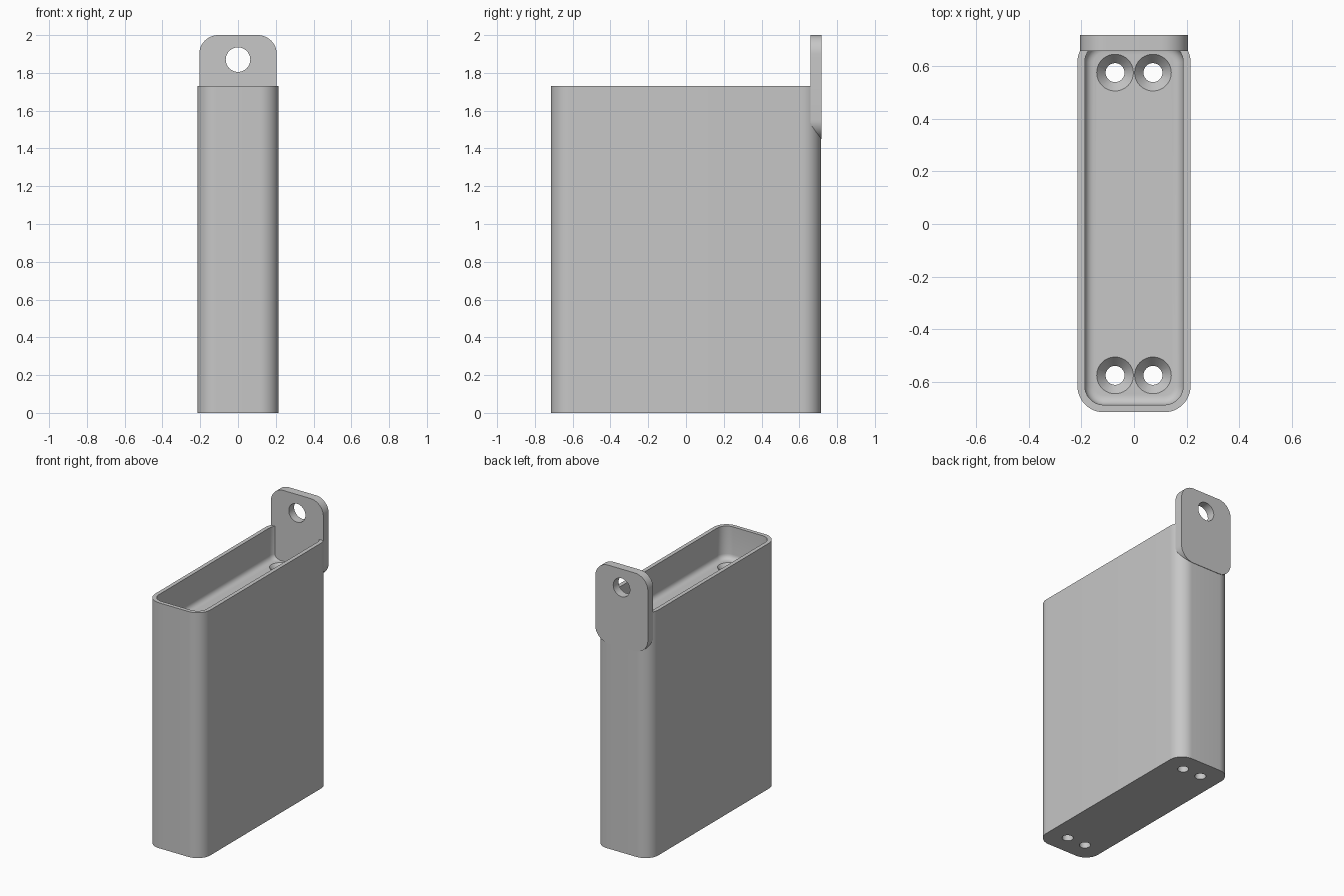
import bpy, bmesh, math
from mathutils import Matrix

cube = bpy.data.objects.get("Cube")
if cube:
    bpy.data.objects.remove(cube, do_unlink=True)

grey = bpy.data.materials.new("light grey")
grey.use_nodes = True
COLOUR = (0.57, 0.57, 0.57, 1)
grey.diffuse_color = COLOUR
grey.node_tree.nodes["Principled BSDF"].inputs["Base Color"].default_value = COLOUR

HALF_X, HALF_Y, RIM_Z = 0.215, 0.715, 1.73
WALL, CORNER, FLOOR_Z = 0.028, 0.1, 1.5


def to_object(name, bm):
    bmesh.ops.recalc_face_normals(bm, faces=bm.faces)
    mesh = bpy.data.meshes.new(name)
    bm.to_mesh(mesh)
    bm.free()
    mesh.materials.append(grey)
    obj = bpy.data.objects.new(name, mesh)
    bpy.context.collection.objects.link(obj)
    return obj


def rounded_prism(name, hx, hy, r, low, high, fillet=0, matrix=None):
    """Rounded rectangle extruded upward, optionally with a filleted base."""
    bm = bmesh.new()
    steps = 12
    verts = []
    for q, (sx, sy) in enumerate([(1, 1), (-1, 1), (-1, -1), (1, -1)]):
        for i in range(steps + 1):
            a = math.pi / 2 * (q + i / steps)
            verts.append(bm.verts.new((sx * (hx - r) + r * math.cos(a),
                                       sy * (hy - r) + r * math.sin(a), low)))
    base = bm.faces.new(verts)
    top = bmesh.ops.extrude_face_region(bm, geom=[base], use_keep_orig=True)["geom"]
    moved = [v for v in top if isinstance(v, bmesh.types.BMVert)]
    bmesh.ops.translate(bm, verts=moved, vec=(0, 0, high - low))
    if fillet:
        edges = [e for e in bm.edges if all(abs(v.co.z - low) < 1e-5 for v in e.verts)]
        bmesh.ops.bevel(bm, geom=edges, offset=fillet, segments=5,
                        affect='EDGES', profile=0.5)
    if matrix:
        bmesh.ops.transform(bm, matrix=matrix, verts=bm.verts)
    return to_object(name, bm)


def round_cutter(name, r_low, r_high, length, matrix):
    bm = bmesh.new()
    bmesh.ops.create_cone(bm, cap_ends=True, segments=40, radius1=r_low,
                          radius2=r_high, depth=length, matrix=matrix)
    return to_object(name, bm)


def combine(obj, other, operation):
    """Apply one boolean and discard the helper."""
    mod = obj.modifiers.new("combine", 'BOOLEAN')
    mod.operation, mod.object, mod.solver = operation, other, 'EXACT'
    bpy.context.view_layer.update()
    graph = bpy.context.evaluated_depsgraph_get()
    mesh = bpy.data.meshes.new_from_object(obj.evaluated_get(graph))
    obj.modifiers.clear()
    obj.data = mesh
    bpy.data.objects.remove(other, do_unlink=True)


# Body with a filleted recess in its top
body = rounded_prism("body", HALF_X, HALF_Y, CORNER, 0, RIM_Z)
recess = rounded_prism("recess_cutter", HALF_X - WALL, HALF_Y - WALL,
                       CORNER - WALL, FLOOR_Z, RIM_Z + 0.1, fillet=0.035)
combine(body, recess, 'DIFFERENCE')

# Countersunk holes, a pair at each end
for x in (-0.072, 0.072):
    for y in (-0.575, 0.575):
        bore = round_cutter("bore_cutter", 0.036, 0.036, 2,
                            Matrix.Translation((x, y, 0.8)))
        combine(body, bore, 'DIFFERENCE')
        sink = round_cutter("countersink_cutter", 0.035, 0.087, 0.06,
                            Matrix.Translation((x, y, FLOOR_Z - 0.01)))
        combine(body, sink, 'DIFFERENCE')

# Upright hanging tab on the back, with one round hole
upright = Matrix.Rotation(math.pi / 2, 4, 'X')
tab = rounded_prism("hanging_tab", 0.205, 0.275, CORNER, -0.718, -0.658,
                    matrix=Matrix.Translation((0, 0, 1.725)) @ upright)
hole = round_cutter("tab_hole_cutter", 0.065, 0.065, 0.4,
                    Matrix.Translation((0, 0.69, 1.87)) @ upright)
combine(tab, hole, 'DIFFERENCE')

for obj in (body, tab):
    bpy.ops.object.select_all(action='DESELECT')
    obj.select_set(True)
    bpy.context.view_layer.objects.active = obj
    bpy.ops.object.shade_smooth_by_angle(angle=math.radians(30))
